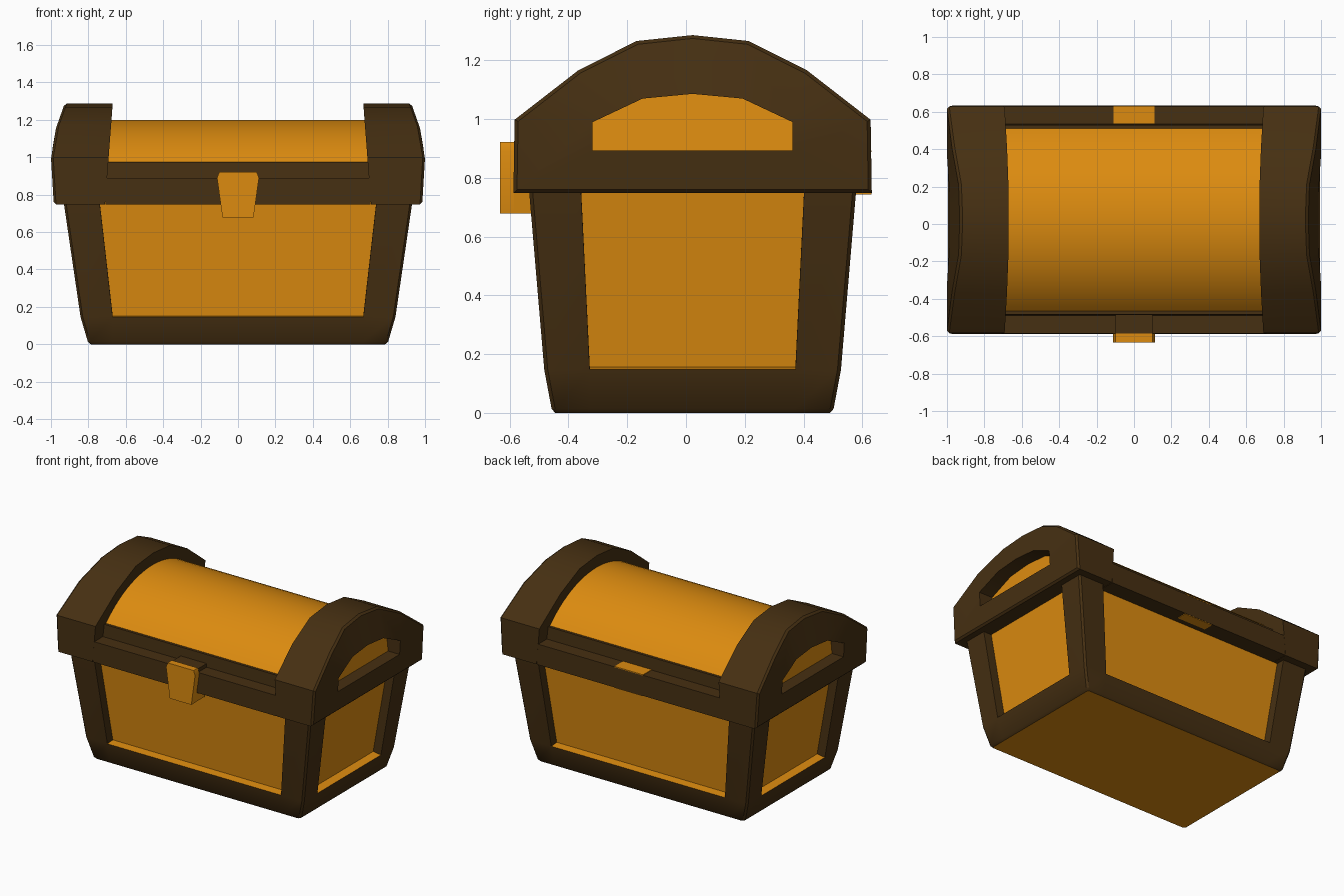
import bpy, bmesh, math

if "Cube" in bpy.data.objects:
    bpy.data.objects.remove(bpy.data.objects["Cube"])

CY = 0.0225  # chest centre in y (latch offsets it)


def material(name, rgb):
    m = bpy.data.materials.new(name)
    m.diffuse_color = (*rgb, 1)
    m.use_nodes = True
    m.node_tree.nodes["Principled BSDF"].inputs["Base Color"].default_value = m.diffuse_color
    return m


ORANGE = material("orange wood", (0.72, 0.26, 0.005))
BROWN = material("dark brown frame", (0.061, 0.029, 0.006))


def finish(name, bm, mats, angle=35):
    bmesh.ops.recalc_face_normals(bm, faces=bm.faces)
    me = bpy.data.meshes.new(name)
    bm.to_mesh(me)
    bm.free()
    for m in mats:
        me.materials.append(m)
    ob = bpy.data.objects.new(name, me)
    bpy.context.collection.objects.link(ob)
    bpy.ops.object.select_all(action='DESELECT')
    ob.select_set(True)
    bpy.context.view_layer.objects.active = ob
    bpy.ops.object.shade_smooth_by_angle(angle=math.radians(angle))
    return ob


def prism(name, pts, a, b, mat, axis):
    """Extrude a profile from a to b: axis x uses (y, z), axis y uses (x, z)."""
    bm = bmesh.new()
    put = (lambda p, t: (t, p[0], p[1])) if axis == 'x' else (lambda p, t: (p[0], t, p[1]))
    ra = [bm.verts.new(put(p, a)) for p in pts]
    rb = [bm.verts.new(put(p, b)) for p in pts]
    bm.faces.new(ra)
    bm.faces.new(rb)
    for i in range(len(pts)):
        j = (i + 1) % len(pts)
        bm.faces.new((ra[i], ra[j], rb[j], rb[i]))
    return finish(name, bm, [mat])


# Body: tapered loft whose four upper side faces are sunk as panels
def ring(bm, z, hx, hy, ox, oy):
    c = 0.012
    q = [(hx - c, -hy), (hx, -hy + c), (hx, -oy), (hx, oy), (hx, hy - c),
         (hx - c, hy), (ox, hy), (-ox, hy)]
    q += [(-x, -y) for x, y in q]
    return [bm.verts.new((x, y + CY, z)) for x, y in q]


bm = bmesh.new()
levels = [(0, .787, .468, .67, .35), (.014, .803, .48, .67, .35),
          (.147, .842, .505, .67, .35), (.76, .932, .557, .74, .38)]
rings = [ring(bm, *lv) for lv in levels]
bottom = bm.faces.new(rings[0])
bm.faces.new(rings[-1])
panels = []
for k in range(3):
    for i in range(16):
        j = (i + 1) % 16
        f = bm.faces.new((rings[k][i], rings[k][j], rings[k + 1][j], rings[k + 1][i]))
        if k == 2 and i in (2, 6, 10, 14):
            panels.append(f)
bmesh.ops.recalc_face_normals(bm, faces=bm.faces)
for f in bm.faces:
    f.material_index = 1
bottom.material_index = 0
walls = bmesh.ops.inset_individual(bm, faces=panels, thickness=0, depth=-0.06)["faces"]
for f in panels:
    f.material_index = 0
for f in walls:
    if f not in panels:
        f.material_index = 0 if f.calc_center_median().z < 0.2 else 1
finish("chest_body", bm, [ORANGE, BROWN])

# Lid end caps: thick arches with a sunken window in the outer end
half_arch = [(.61, .748), (.606, .998), (.388, 1.167), (.19, 1.266)]
ARCH = [(-y, z) for y, z in half_arch] + [(0, 1.286)] + half_arch[::-1]
half_win = [(.34, .893), (.34, .99), (.17, 1.07)]
WIN = [(-y, z) for y, z in half_win] + [(0, 1.086)] + half_win[::-1]


def outer_x(z):
    if z < 1:
        return .985 + .06 * (z - .75)
    if z < 1.16:
        return 1 - .17 * (z - 1)
    return .973 - .36 * (z - 1.16)


def lid_end(name, s):
    bm = bmesh.new()

    def loop(pts, fx):
        return [bm.verts.new((s * fx(z), y + CY, z)) for y, z in pts]

    inner = loop(ARCH, lambda z: .70 - .076 * (z - .89))
    outer = loop(ARCH, outer_x)
    rim = loop(WIN, outer_x)
    deep = loop(WIN, lambda z: .905 - .1 * (z - .89))
    bm.faces.new(inner)
    for i in range(9):
        j = (i + 1) % 9
        bm.faces.new((inner[i], inner[j], outer[j], outer[i]))
    match = [0, 1, 1, 2, 3, 4, 5, 5, 6]
    for i in range(9):
        j = (i + 1) % 9
        a, b = match[i], match[j]
        vs = [outer[i], outer[j], rim[b]] + ([rim[a]] if a != b else [])
        bm.faces.new(vs)
    for i in range(7):
        j = (i + 1) % 7
        bm.faces.new((rim[i], rim[j], deep[j], deep[i]))
    for f in bm.faces:
        f.material_index = 1
    bm.faces.new(deep).material_index = 0
    bmesh.ops.recalc_face_normals(bm, faces=bm.faces)
    edge = [e for e in bm.edges if e.verts[0] in outer and e.verts[1] in outer]
    bmesh.ops.bevel(bm, geom=edge, offset=0.012, segments=1, affect='EDGES',
                    profile=0.5, material=1)
    finish(name, bm, [ORANGE, BROWN])


lid_end("lid_end_right", 1)
lid_end("lid_end_left", -1)

# Lid rim: stepped bar along front and back
half_rim = [(.61, .748), (.607, .89), (.512, .89), (.506, .975), (.48, .975)]
prism("lid_rim", [(y + CY, z) for y, z in half_rim] +
      [(-y + CY, z) for y, z in half_rim[::-1]], -.708, .708, BROWN, 'x')

# Lid barrel: smooth arc between the end caps
chord, rise = .492, .23
R = (chord ** 2 + rise ** 2) / (2 * rise)
a0 = math.asin(chord / R)
arc = []
for i in range(25):
    t = -a0 + 2 * a0 * i / 24
    arc.append((CY + R * math.sin(t), 1.2 - R + R * math.cos(t)))
prism("lid_barrel", arc, -.8, .8, ORANGE, 'x')

# Latch: tapered plate with a hook under the rim and a mount on the step
prism("latch_plate", [(-.1, .922), (-.112, .89), (-.083, .678), (.083, .678),
                      (.112, .89), (.1, .922)], -.633, -.586, ORANGE, 'y')
prism("latch_hook", [(-.093, .755), (-.083, .679), (.083, .679), (.093, .755)],
      -.59, -.49, ORANGE, 'y')
prism("latch_mount", [(-.1, .86), (.1, .86), (.1, .915), (-.1, .915)],
      -.588, -.475, BROWN, 'y')

# Hinge: thin plates on the back step and under the rim
for name, z, y0 in (("hinge_top", .888, .536), ("hinge_bottom", .744, .56)):
    prism(name, [(-.11, z), (.11, z), (.11, z + .006), (-.11, z + .006)],
          y0, .631, ORANGE, 'y')
